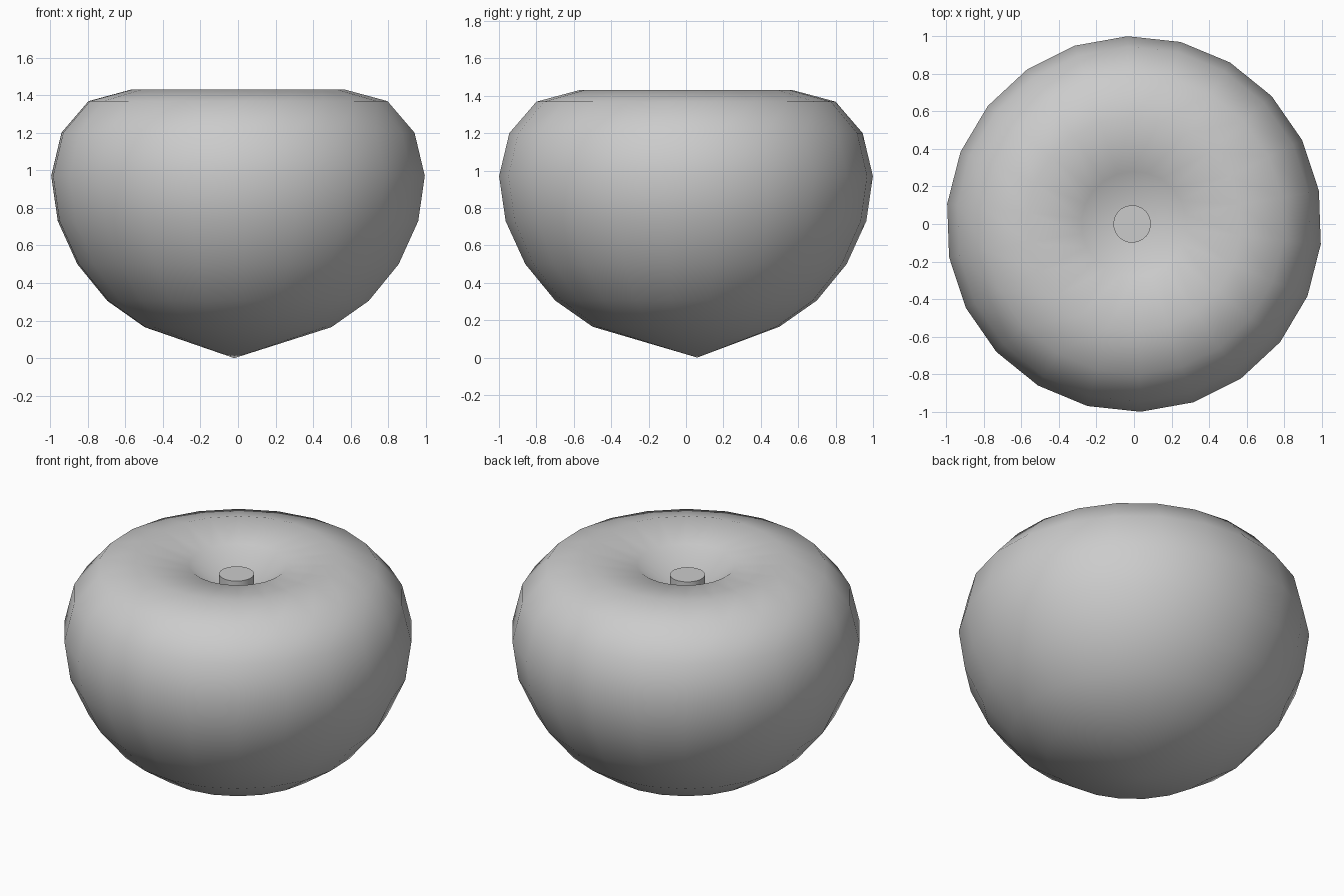
import bpy, bmesh, math

cube = bpy.data.objects.get("Cube")
if cube:
    bpy.data.objects.remove(cube)

grey = bpy.data.materials.new("plain grey")
grey.use_nodes = True
colour = (0.6, 0.6, 0.6, 1)
grey.diffuse_color = colour
grey.node_tree.nodes["Principled BSDF"].inputs["Base Color"].default_value = colour

SIDES = 22
PHASE = math.radians(92)


def ring(bm, radius, z):
    angles = [PHASE + math.tau * i / SIDES for i in range(SIDES)]
    return [bm.verts.new((radius * math.cos(a), radius * math.sin(a), z)) for a in angles]


def lathe(name, profile, bottom, top):
    """Stack rings and close both ends with a fan to a pole."""
    bm = bmesh.new()
    rings = [ring(bm, r, z) for r, z in profile]
    low, high = bm.verts.new(bottom), bm.verts.new(top)
    for i in range(SIDES):
        j = (i + 1) % SIDES
        for a, b in zip(rings, rings[1:]):
            bm.faces.new((a[i], a[j], b[j], b[i]))
        bm.faces.new((low, rings[0][j], rings[0][i]))
        bm.faces.new((high, rings[-1][i], rings[-1][j]))
    mesh = bpy.data.meshes.new(name)
    bm.to_mesh(mesh)
    bm.free()
    mesh.materials.append(grey)
    obj = bpy.data.objects.new(name, mesh)
    bpy.context.collection.objects.link(obj)
    return obj


# Rounded fruit body with a pointed base and a dimple in the top
body = lathe("fruit_body",
             [(0.5, 0.165), (0.7, 0.305), (0.86, 0.5), (0.965, 0.73), (1.0, 0.97),
              (0.945, 1.2), (0.8, 1.368), (0.57, 1.43), (0.28, 1.39)],
             (-0.02, 0.06, 0), (-0.01, 0, 1.18))
body.data.shade_smooth()

# Short stem stub standing in the dimple
stem = lathe("stem", [(0.1, 1.12), (0.1, 1.33)], (0, 0, 1.12), (0, 0, 1.33))
stem.location.x = -0.01
bpy.context.view_layer.objects.active = stem
stem.select_set(True)
bpy.ops.object.shade_smooth_by_angle(angle=math.radians(40))
